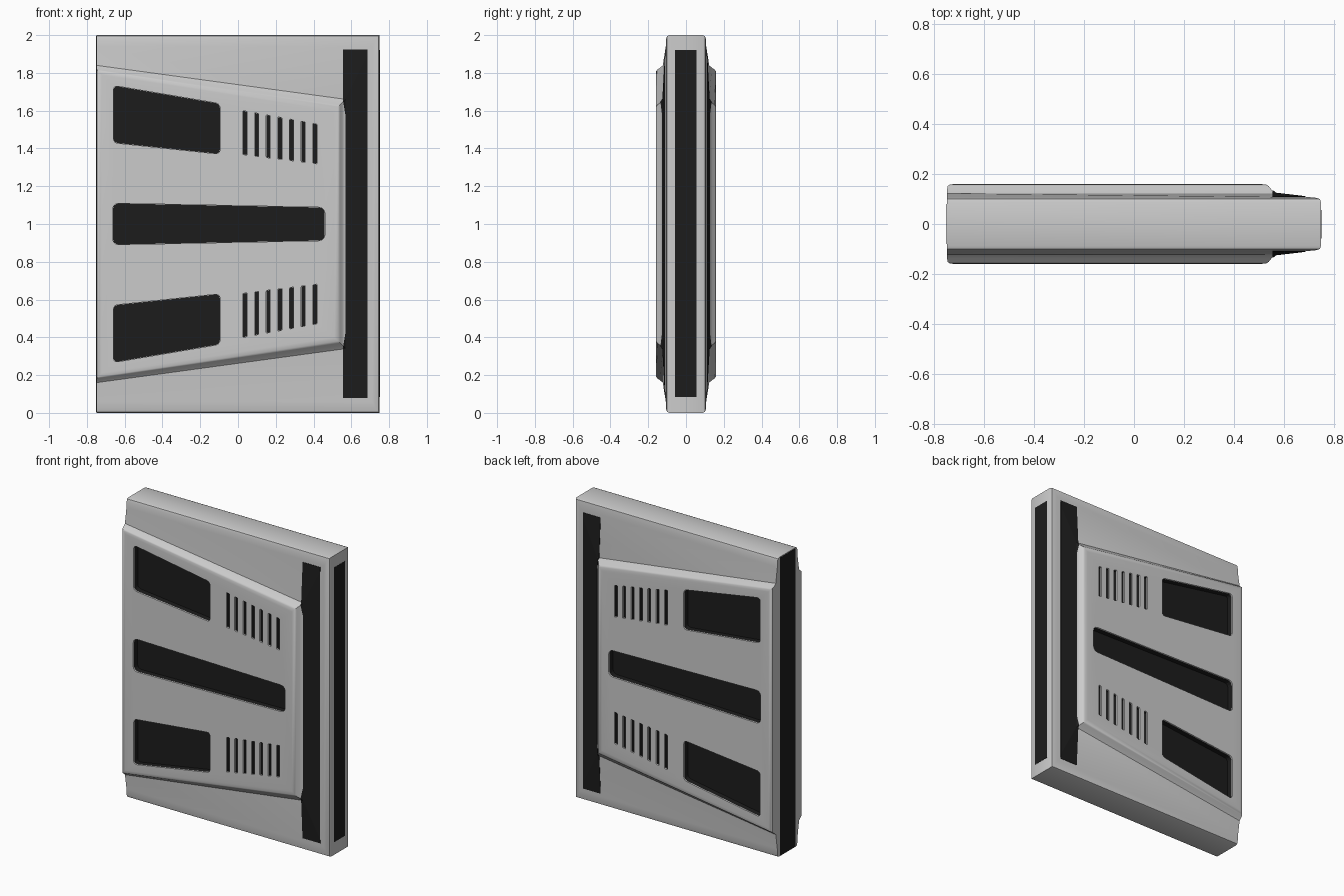
import bpy, bmesh

if "Cube" in bpy.data.objects:
    bpy.data.objects.remove(bpy.data.objects["Cube"])

dark = bpy.data.materials.new("dark")
dark.diffuse_color = (0.012, 0.012, 0.012, 1)
dark.use_nodes = True
dark.node_tree.nodes["Principled BSDF"].inputs["Base Color"].default_value = dark.diffuse_color


def finish(name, bm, mat=None):
    bmesh.ops.recalc_face_normals(bm, faces=bm.faces)
    me = bpy.data.meshes.new(name)
    bm.to_mesh(me)
    bm.free()
    ob = bpy.data.objects.new(name, me)
    bpy.context.collection.objects.link(ob)
    if mat:
        me.materials.append(mat)
    return ob


def prism(bm, pts, y0, y1, r=0.0, open_end=False):
    """Extrude an x-z outline from y0 to y1, optionally rounding its corners."""
    tmp = bmesh.new()
    f = tmp.faces.new([tmp.verts.new((x, y0, z)) for x, z in pts])
    if r:
        bmesh.ops.bevel(tmp, geom=tmp.verts[:], offset=r, segments=3,
                        profile=0.5, affect='VERTICES')
    f = list(tmp.faces)[0]
    loop = [v.co.copy() for v in f.verts]
    tmp.free()
    a = [bm.verts.new(c) for c in loop]
    b = [bm.verts.new((c.x, y1, c.z)) for c in loop]
    bm.faces.new(a)
    if not open_end:
        bm.faces.new(b)
    for i in range(len(a)):
        j = (i + 1) % len(a)
        bm.faces.new((a[i], a[j], b[j], b[i]))


def boolean(ob, tool, op):
    m = ob.modifiers.new("cut", 'BOOLEAN')
    m.operation, m.object, m.solver = op, tool, 'EXACT'
    bpy.context.view_layer.objects.active = ob
    bpy.ops.object.modifier_apply(modifier=m.name)
    bpy.data.objects.remove(tool)


def box(name, lo, hi, mat):
    bm = bmesh.new()
    prism(bm, [(lo[0], lo[2]), (hi[0], lo[2]), (hi[0], hi[2]), (lo[0], hi[2])], lo[1], hi[1])
    return finish(name, bm, mat)


# Door body: rings through the thickness (y, left x, right x, left and right half height)
RINGS = [
    (0.088, -0.75, 0.75, 1.0, 1.0),
    (0.100, -0.75, 0.745, 0.995, 0.995),
    (0.105, -0.75, 0.73, 0.98, 0.98),
    (0.107, -0.75, 0.71, 0.94, 0.94),
    (0.123, -0.75, 0.57, 0.84, 0.66),
    (0.137, -0.75, 0.552, 0.827, 0.642),
    (0.152, -0.747, 0.54, 0.817, 0.63),
    (0.158, -0.738, 0.53, 0.808, 0.62),
    (0.160, -0.722, 0.51, 0.79, 0.60),
]


def make_body(name, ys=1.0):
    bm = bmesh.new()
    full = [(-y, *r) for y, *r in reversed(RINGS)] + RINGS
    loops = [[bm.verts.new((x, y * ys, z)) for x, z in
              ((x0, 1 - h0), (x1, 1 - h1), (x1, 1 + h1), (x0, 1 + h0))]
             for y, x0, x1, h0, h1 in full]
    for a, b in zip(loops, loops[1:]):
        for i in range(4):
            j = (i + 1) % 4
            bm.faces.new((a[i], a[j], b[j], b[i]))
    bm.faces.new(loops[0])
    bm.faces.new(loops[-1])
    return finish(name, bm)


body = make_body("door_body")

# Recess outlines: centre channel, plus windows and vent slots mirrored about z = 1
upper = [([(-0.66, 1.43), (-0.095, 1.37), (-0.095, 1.637), (-0.66, 1.733)], 0.022)]
for i in range(7):
    x, t = 0.037 + 0.0617 * i, i / 6
    top, bot = 1.598 - 0.067 * t, 1.366 - 0.046 * t
    upper.append(([(x - 0.011, bot + .002), (x + 0.011, bot - .002),
                   (x + 0.011, top - .002), (x - 0.011, top + .002)], 0.004))
recesses = [([(-0.663, 0.89), (0.46, 0.912), (0.46, 1.088), (-0.663, 1.11)], 0.03)]
for pts, r in upper:
    recesses += [(pts, r), ([(x, 2 - z) for x, z in reversed(pts)], r)]

cut, lining = bmesh.new(), bmesh.new()
for pts, r in recesses:
    cx, cz = sum(p[0] for p in pts) / 4, sum(p[1] for p in pts) / 4
    inner = [(x + (0.001 if x < cx else -0.001), z + (0.001 if z < cz else -0.001))
             for x, z in pts]
    for s in (-1, 1):
        prism(cut, pts, s * 0.115, s * 0.2, r)
        prism(lining, inner, s * 0.116, s * 0.153, r, open_end=True)
boolean(body, finish("recess_cutter", cut), 'DIFFERENCE')
finish("recess_linings", lining, dark)

# Dark face strips following the door surface on front and back
bm = bmesh.new()
prism(bm, [(0.555, 0.08), (0.685, 0.08), (0.685, 1.925), (0.555, 1.925),
           (0.555, 1.66), (0.568, 1.58), (0.568, 0.42), (0.555, 0.34)], -0.2, 0.2)
strips = finish("face_strips", bm, dark)
boolean(strips, make_body("strip_shape", 1.02), 'INTERSECT')

# Dark strips on the two narrow edges
box("right_edge_strip", (0.74, -0.058, 0.085), (0.752, 0.056, 1.92), dark)
box("left_edge_strip", (-0.752, -0.08, 0.005), (-0.74, 0.08, 1.995), dark)

# Smooth shading on the rounded body
bpy.ops.object.select_all(action='DESELECT')
body.select_set(True)
bpy.context.view_layer.objects.active = body
bpy.ops.object.shade_smooth_by_angle(angle=0.6)
